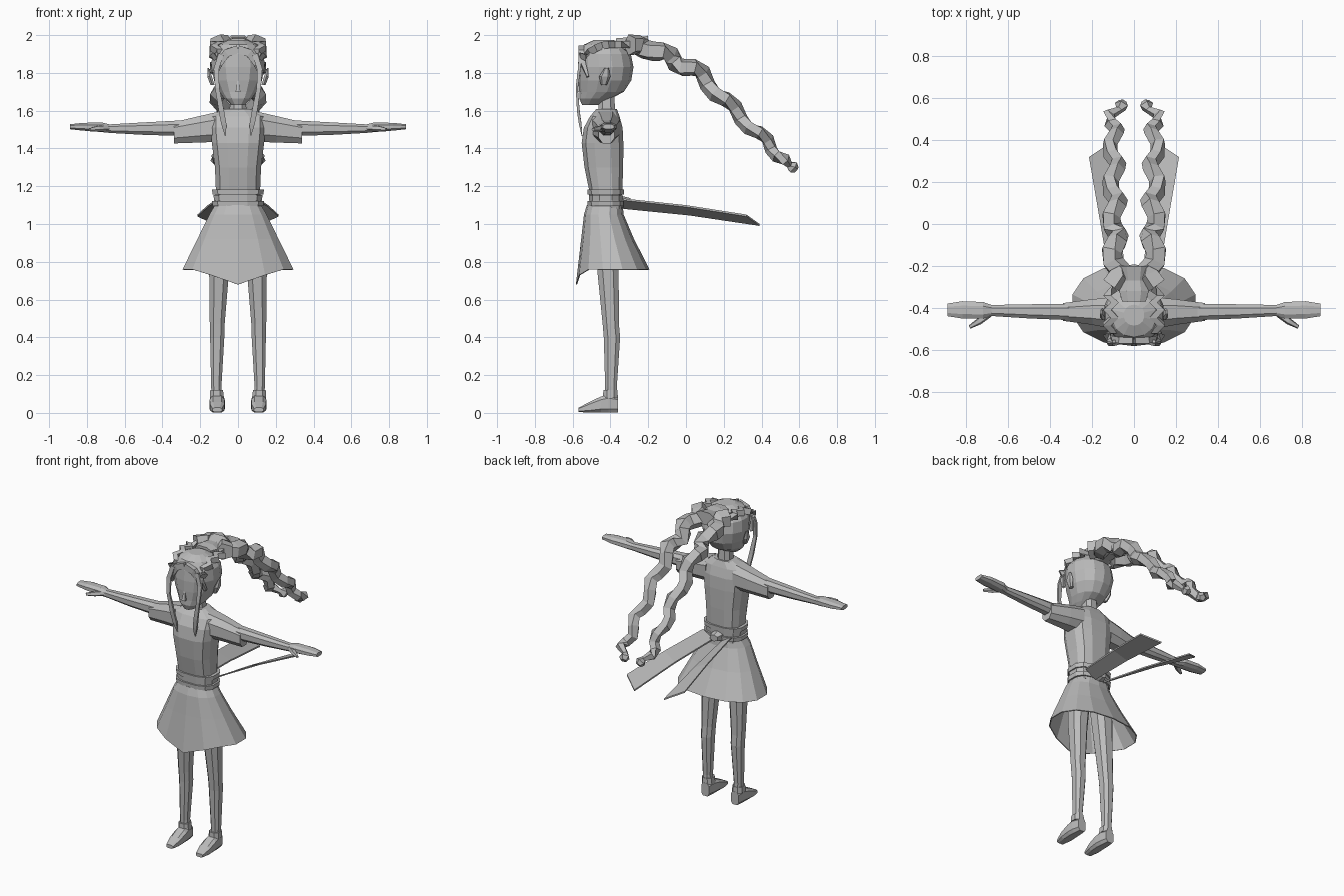
import bpy, bmesh, math
from mathutils import Vector

GREY = bpy.data.materials.new("plain grey")
GREY.diffuse_color = (0.5, 0.5, 0.5, 1)


def finish(name, bm, mirror=False, recalc=True):
    if recalc:
        bmesh.ops.recalc_face_normals(bm, faces=bm.faces)
    me = bpy.data.meshes.new(name)
    bm.to_mesh(me)
    bm.free()
    me.materials.append(GREY)
    ob = bpy.data.objects.new(name, me)
    bpy.context.collection.objects.link(ob)
    if mirror:
        m = ob.modifiers.new("mirror", 'MIRROR')
        m.use_axis = (True, False, False)
        m.use_mirror_merge = False
    return ob


def skin(bm, rings, caps=True):
    n = len(rings[0])
    vs = [[bm.verts.new(p) for p in r] for r in rings]
    for a, b in zip(vs, vs[1:]):
        for i in range(n):
            j = (i + 1) % n
            bm.faces.new((a[i], a[j], b[j], b[i]))
    if caps:
        bm.faces.new(vs[0][::-1])
        bm.faces.new(vs[-1])


def loft(name, rows, axis='z', n=10, power=0.8, mirror=False, caps=True, tweak=None):
    """rows: cx, cy, cz, half-size a, half-size b across the loft axis"""
    def sp(v):
        return math.copysign(abs(v) ** power, v)
    rings = []
    for cx, cy, cz, a, b in rows:
        ring = []
        for i in range(n):
            t = 2 * math.pi * (i + 0.5) / n
            u, v = a * sp(math.cos(t)), b * sp(math.sin(t))
            off = {'z': (u, v, 0), 'x': (0, u, v), 'y': (u, 0, v)}[axis]
            p = Vector((cx, cy, cz)) + Vector(off)
            ring.append(tweak(p) if tweak else p)
        rings.append(ring)
    bm = bmesh.new()
    skin(bm, rings, caps)
    return finish(name, bm, mirror)


def tube(name, pts, n=4, mirror=True, flat=1.0):
    """pts: x, y, z, radius along a free path"""
    P = [Vector(p[:3]) for p in pts]
    rings = []
    for k, p in enumerate(P):
        d = (P[min(k + 1, len(P) - 1)] - P[max(k - 1, 0)]).normalized()
        ref = Vector((0, 1, 0)) if abs(d.y) < 0.8 else Vector((0, 0, 1))
        u = d.cross(ref).normalized()
        w = d.cross(u)
        r = pts[k][3]
        ring = []
        for i in range(n):
            t = 2 * math.pi * (i + 0.5) / n
            ring.append(p + u * r * math.cos(t) + w * r * flat * math.sin(t))
        rings.append(ring)
    bm = bmesh.new()
    skin(bm, rings)
    return finish(name, bm, mirror)


# Head, nose, ears, neck
loft("head", [(0, -.505, 1.63, .035, .045), (0, -.48, 1.665, .075, .085),
              (0, -.447, 1.70, .10, .118), (0, -.43, 1.76, .13, .14),
              (0, -.425, 1.83, .145, .147), (0, -.43, 1.90, .14, .138),
              (0, -.435, 1.95, .105, .105), (0, -.435, 1.975, .05, .05)], n=14, power=.95)
loft("nose", [(0, -.568, 1.70, .018, .02), (0, -.562, 1.76, .006, .01)], n=4, power=1)
loft("ear", [(.135, -.435, 1.735, .012, .015), (.15, -.43, 1.78, .014, .03),
             (.158, -.42, 1.825, .005, .012)], n=6, mirror=True)
loft("neck", [(0, -.42, 1.56, .05, .05), (0, -.42, 1.70, .042, .042)], n=8)

# Hair: fringe band, hanging locks, crown plaits, rear bun
tube("fringe", [(0, -.555, 1.925, .03), (.06, -.555, 1.905, .03), (.10, -.545, 1.85, .026),
                (.125, -.52, 1.78, .012)], flat=.7)
tube("front_lock", [(.09, -.56, 1.90, .02), (.115, -.565, 1.82, .02), (.11, -.578, 1.72, .016),
                    (.088, -.57, 1.60, .02), (.075, -.56, 1.53, .019), (.066, -.55, 1.465, .004)], flat=.5)
tube("crown_plait", [(.11 + .018 * (-1) ** i, -.545 + .034 * i,
                      1.885 + .065 * math.sin(math.pi * min(i, 4) / 8), .027) for i in range(8)])
loft("bun", [(0, -.37, 1.955, .06, .03), (0, -.32, 1.945, .075, .045),
             (0, -.27, 1.945, .06, .04), (0, -.20, 1.955, .075, .045)], axis='y', n=8)

# Long twin braids: a thick strand twisting around a falling path
path = [(-.30, 1.94), (-.18, 1.93), (-.06, 1.865), (.06, 1.81), (.18, 1.68),
        (.31, 1.55), (.43, 1.43), (.52, 1.335)]
braid = []
STEPS = 20
for k in range(STEPS + 1):
    f = k / STEPS * (len(path) - 1)
    i = min(int(f), len(path) - 2)
    y, z = [a + (b - a) * (f - i) for a, b in zip(path[i], path[i + 1])]
    t = k / STEPS
    amp = .024
    ang = k * math.pi / 2 + .6
    rad = .058 - .026 * t
    braid.append((.088 + .01 * t + amp * math.cos(ang), y + .4 * amp * math.sin(ang),
                  z + .6 * amp * math.sin(ang), rad))
braid += [(.07, .545, 1.315, .018), (.06, .565, 1.30, .034), (.055, .583, 1.285, .02)]
tube("long_braid", braid, n=5)

# Torso with shoulder yoke
loft("torso", [(0, -.425, 1.08, .125, .088), (0, -.425, 1.18, .12, .09),
               (0, -.435, 1.30, .125, .105), (0, -.442, 1.43, .142, .113),
               (0, -.438, 1.51, .15, .105), (0, -.43, 1.57, .15, .08),
               (0, -.42, 1.61, .07, .055)], n=12, power=.7)

# Sleeves, arms with hands, thumbs
loft("sleeve", [(.10, -.425, 1.515, .08, .085), (.20, -.42, 1.502, .065, .075),
                (.34, -.42, 1.483, .045, .06)], axis='x', n=8, mirror=True)
loft("arm", [(.20, -.42, 1.51, .042, .045), (.34, -.42, 1.507, .04, .042),
             (.50, -.417, 1.505, .036, .035), (.68, -.413, 1.505, .028, .024),
             (.72, -.412, 1.512, .042, .027), (.82, -.41, 1.515, .044, .022),
             (.89, -.41, 1.515, .032, .014)], axis='x', n=8, mirror=True)
tube("thumb", [(.69, -.43, 1.508, .016), (.74, -.465, 1.505, .017), (.785, -.492, 1.50, .009)], n=5)

# Belt: three stacked wraps and a rear knot
for i in range(3):
    z = 1.095 + i * .03
    w = .008 * (i % 2)
    loft("belt_wrap", [(0, -.425, z, .138 - w, .098 - w), (0, -.425, z + .028, .141 - w, .100 - w)],
         n=12, power=.75)
loft("belt_knot", [(0, -.345, 1.115, .045, .035), (0, -.295, 1.115, .03, .022)], axis='y', n=6)

# Flared skirt, dropping lower at the front
def hem(p):
    if p.z < .8 and p.y < -.53:
        p.z -= .08 if abs(p.x) < .11 else .03
    return p


skirt = loft("skirt", [(0, -.43, 1.10, .125, .095), (0, -.435, 1.05, .155, .105),
                       (0, -.415, .92, .22, .14), (0, -.388, .76, .30, .195)],
             n=14, power=.88, caps=False, tweak=hem)
sol = skirt.modifiers.new("cloth", 'SOLIDIFY')
sol.thickness = .006

# Sash tails flying out behind, tilted outward
bm = bmesh.new()
top = [Vector(p) for p in ((.03, -.33, 1.09), (.105, -.33, 1.135), (.16, .0, 1.10),
                           (.215, .32, 1.05), (.11, .39, 1.0), (.07, .02, 1.055))]
lower = [p - Vector((0, 0, .01)) for p in top]
quads = ((0, 1, 2, 5), (5, 2, 3, 4))
a = [bm.verts.new(p) for p in top]
b = [bm.verts.new(p) for p in lower]
for q in quads:
    bm.faces.new([a[i] for i in q])
    bm.faces.new([b[i] for i in reversed(q)])
for i in range(6):
    j = (i + 1) % 6
    bm.faces.new((a[i], a[j], b[j], b[i]))
finish("sash_tail", bm, True)

# Legs and shoes
loft("leg", [(.11, -.395, .06, .03, .034), (.115, -.397, .14, .029, .033),
             (.11, -.392, .40, .04, .046), (.11, -.398, .47, .042, .046),
             (.10, -.413, .75, .056, .06), (.085, -.42, 1.0, .07, .07)], n=8, mirror=True)
loft("shoe", [(.11, -.568, .016, .026, .012), (.11, -.51, .03, .04, .03),
              (.11, -.45, .045, .042, .044), (.11, -.41, .05, .039, .05),
              (.11, -.36, .045, .03, .045)], axis='y', n=8, power=.6, mirror=True)
loft("shoe_cuff", [(.112, -.40, .08, .04, .042), (.113, -.40, .12, .036, .04)], n=8, mirror=True)
